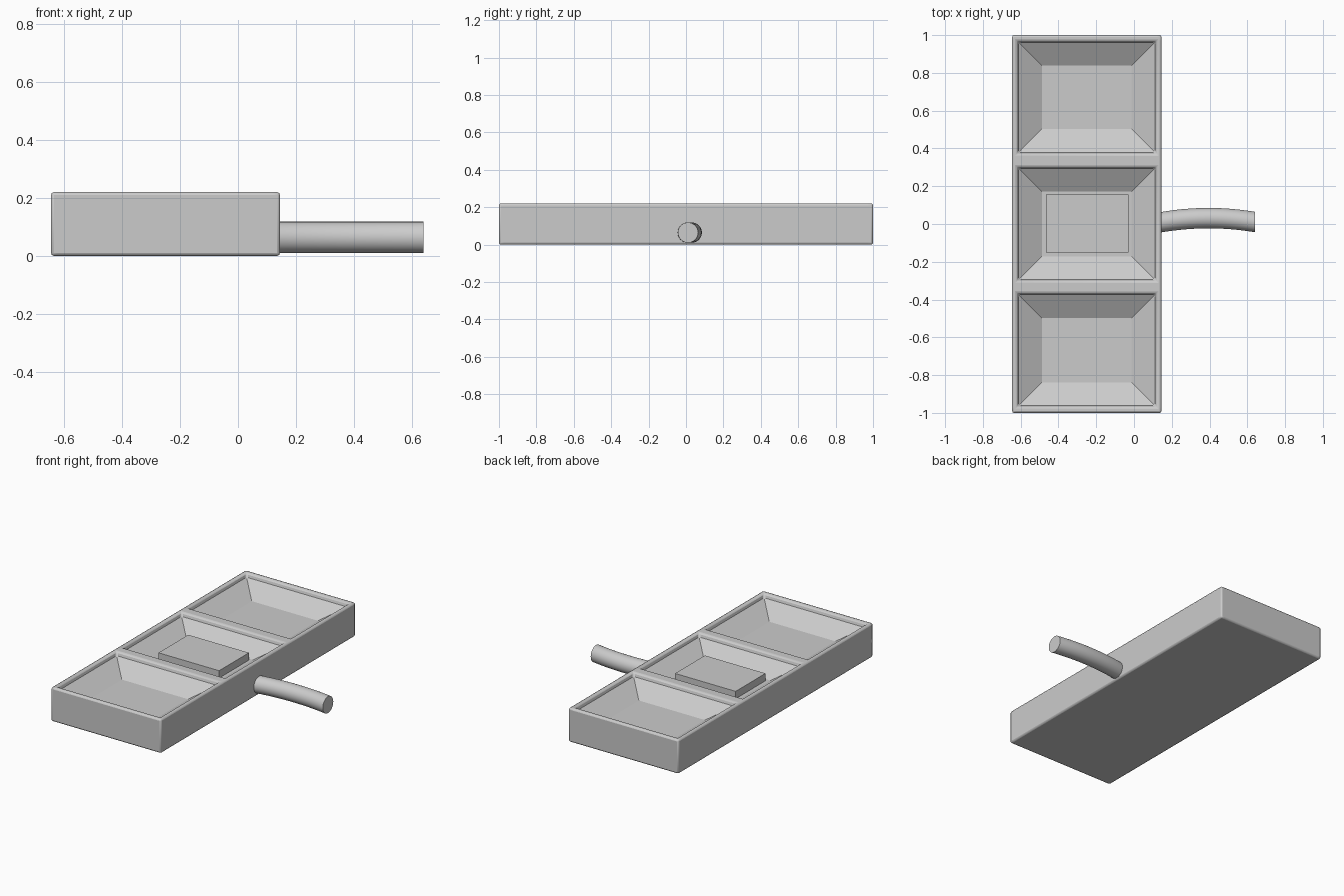
import bpy, bmesh
from math import sin, cos, tau

if "Cube" in bpy.data.objects:
    bpy.data.objects.remove(bpy.data.objects["Cube"])


def finish(name, bm, angle=0.5):
    bmesh.ops.recalc_face_normals(bm, faces=bm.faces)
    me = bpy.data.meshes.new(name)
    bm.to_mesh(me)
    bm.free()
    ob = bpy.data.objects.new(name, me)
    bpy.context.collection.objects.link(ob)
    bpy.ops.object.select_all(action='DESELECT')
    ob.select_set(True)
    bpy.context.view_layer.objects.active = ob
    bpy.ops.object.shade_smooth_by_angle(angle=angle)
    return ob


def bevel(ob, width, limit):
    m = ob.modifiers.new("soft_edges", 'BEVEL')
    m.width, m.segments = width, 2
    m.limit_method, m.angle_limit = 'ANGLE', limit


# Tray: top grid whose middle cells sink into sloped pockets
xs = [-0.645, -0.62, 0.12, 0.145]
ys = [-1, -0.97, -0.365, -0.303, 0.303, 0.37, 0.97, 1]
bm = bmesh.new()
grid = [[bm.verts.new((x, y, 0.22)) for y in ys] for x in xs]


def pocket(corners):
    cx = sum(v.co.x for v in corners) / 4
    cy = sum(v.co.y for v in corners) / 4
    prev = corners
    for inset, z in ((0.008, 0.195), (0.132, 0.12)):
        ring = [bm.verts.new((v.co.x + (inset if v.co.x < cx else -inset),
                              v.co.y + (inset if v.co.y < cy else -inset), z))
                for v in corners]
        for k in range(4):
            n = (k + 1) % 4
            bm.faces.new((prev[k], prev[n], ring[n], ring[k]))
        prev = ring
    bm.faces.new(prev)


for i in range(3):
    for j in range(7):
        cell = [grid[i][j], grid[i + 1][j], grid[i + 1][j + 1], grid[i][j + 1]]
        if i == 1 and j in (1, 3, 5):
            pocket(cell)
        else:
            bm.faces.new(cell)

# Outer walls and underside
rim = [e for e in bm.edges if e.is_boundary]
walls = bmesh.ops.extrude_edge_only(bm, edges=rim)["geom"]
for v in walls:
    if isinstance(v, bmesh.types.BMVert):
        v.co.z = 0
bmesh.ops.contextual_create(
    bm, geom=[e for e in walls if isinstance(e, bmesh.types.BMEdge) and e.is_boundary])
bevel(finish("tray", bm), 0.01, 1.0)

# Flat block in the middle pocket
bm = bmesh.new()
bmesh.ops.create_cube(bm, size=1)
for v in bm.verts:
    v.co.x = -0.248 + v.co.x * 0.436
    v.co.y = 0.002 + v.co.y * 0.306
    v.co.z = 0.143 + v.co.z * 0.05
finish("block", bm)

# Bowed round handle
bm = bmesh.new()
N, STEPS, R = 32, 12, 0.054
prev = None
for s in range(STEPS + 1):
    x = 0.125 + (0.64 - 0.125) * s / STEPS
    y = 0.031 - 0.34 * (x - 0.395) ** 2
    ring = [bm.verts.new((x, y + R * cos(tau * k / N), 0.064 + R * sin(tau * k / N)))
            for k in range(N)]
    if prev:
        for k in range(N):
            n = (k + 1) % N
            bm.faces.new((prev[k], prev[n], ring[n], ring[k]))
    if s in (0, STEPS):
        bm.faces.new(ring)
    prev = ring
finish("handle", bm)
